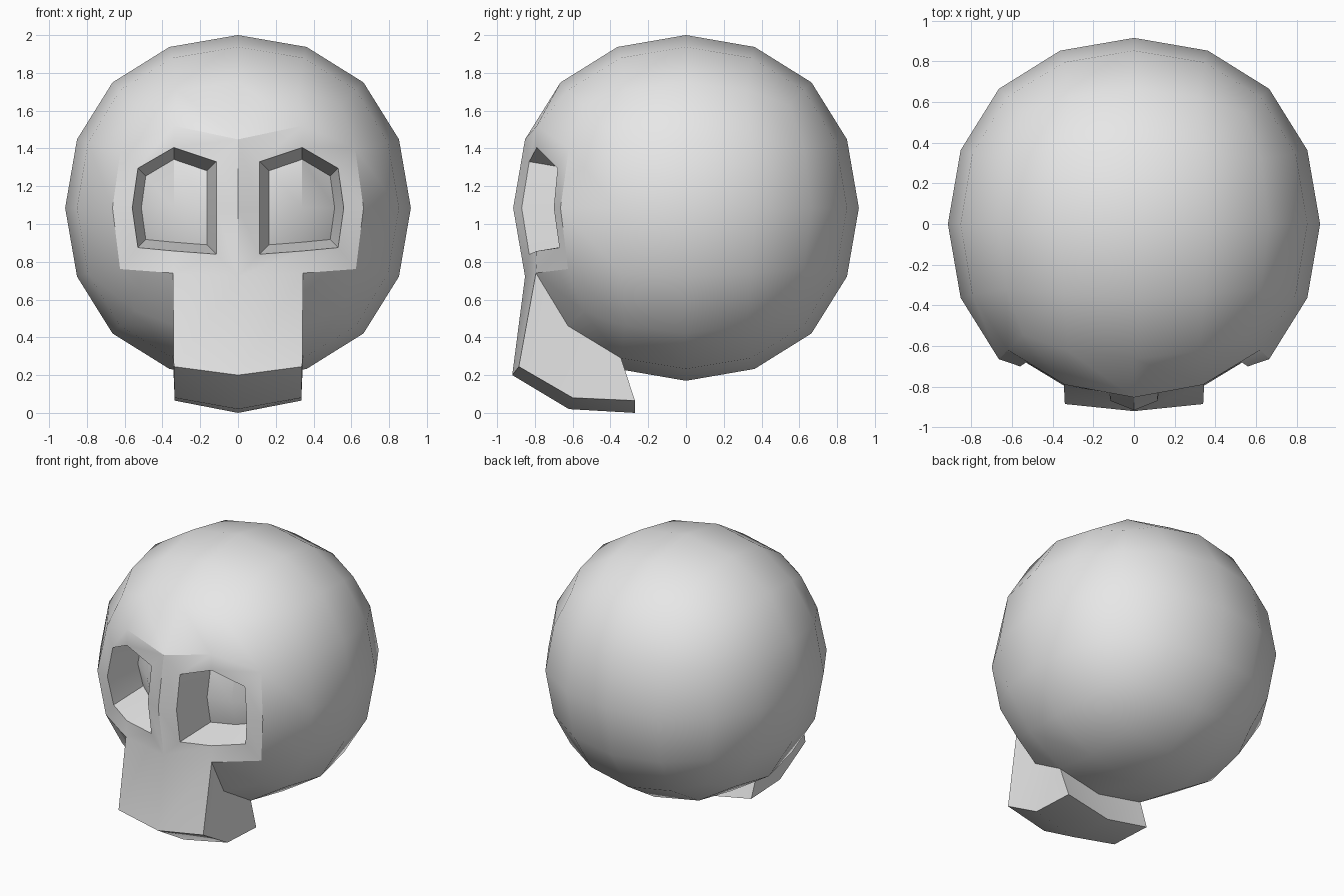
import bpy
import bmesh
from mathutils import Vector

old = bpy.data.objects.get("Cube")
if old:
    bpy.data.objects.remove(old, do_unlink=True)

MID_Z = 1.085

bone = bpy.data.materials.new("bone grey")
bone.use_nodes = True
GREY = (0.8, 0.8, 0.8, 1)
bone.diffuse_color = GREY
bone.node_tree.nodes["Principled BSDF"].inputs["Base Color"].default_value = GREY

# Cranium: a cube rounded into a ball of quads
bpy.ops.mesh.primitive_cube_add(size=2.18, location=(0, 0, 0))
skull = bpy.context.object
skull.name = "skull"
rounding = skull.modifiers.new("rounding", "SUBSURF")
rounding.levels = rounding.render_levels = 2
bpy.ops.object.modifier_apply(modifier=rounding.name)

bm = bmesh.new()
bm.from_mesh(skull.data)
bmesh.ops.translate(bm, verts=bm.verts, vec=(0, 0, MID_Z))


def move_nearest(start, goal):
    start = Vector(start)
    min(bm.verts, key=lambda v: (v.co - start).length).co = goal


def inset_grid(faces, points, column, row):
    """Inset a block of two by two quads and place its nine inner vertices."""
    bmesh.ops.inset_region(bm, faces=faces, thickness=0.02, use_boundary=True)
    verts = sorted({v for f in faces for v in f.verts}, key=lambda v: column(v.co))
    for i in range(0, 9, 3):
        for v, p in zip(sorted(verts[i:i + 3], key=lambda v: row(v.co)), points[i:i + 3]):
            v.co = p


# Choose the quads for the sockets and the jaw
def pick(rule):
    return [f for f in bm.faces if rule(f.calc_center_median())]


sockets = {s: pick(lambda c: c.y < -0.6 and c.x * s > 0 and abs(c.z - MID_Z) < 0.35)
           for s in (1, -1)}
jaw = pick(lambda c: abs(c.x) < 0.3 and c.y < -0.3 and c.z < 0.65)

# Raised brow
for s in (1, -1):
    move_nearest((s * 0.34, -0.79, 1.42), (s * 0.34, -0.79, 1.52))
    move_nearest((s * 0.6, -0.6, 1.42), (s * 0.62, -0.62, 1.40))

# Eye sockets: rim, then a smaller sunken back; columns run outward, rows upward
rim = [(0.115, -0.83, 0.84), (0.115, -0.87, 1.085), (0.115, -0.83, 1.33),
       (0.34, -0.79, 0.857), (0.34, -0.84, 1.085), (0.34, -0.79, 1.405),
       (0.53, -0.67, 0.875), (0.56, -0.70, 1.085), (0.53, -0.68, 1.295)]
for s, faces in sockets.items():
    edge = [Vector((s * x, y, z)) for x, y, z in rim]
    back = [Vector((s * (0.34 + (x - 0.34) * 0.78), y + 0.28, 1.09 + (z - 1.09) * 0.8))
            for x, y, z in rim]
    for points in (edge, back):
        inset_grid(faces, points, lambda c: c.x * s, lambda c: c.z)

# Upper jaw: pulled down and forward; rows run from front to back
centre = [(0, -0.92, 0.20), (0, -0.62, 0.02), (0, -0.27, 0)]
side = [(0.34, -0.885, 0.245), (0.335, -0.60, 0.08), (0.335, -0.27, 0.065)]
mirrored = [(-x, y, z) for x, y, z in side]
inset_grid(jaw, mirrored + centre + side, lambda c: c.x, lambda c: c.y)

bmesh.ops.recalc_face_normals(bm, faces=bm.faces)
bm.to_mesh(skull.data)
bm.free()

skull.data.materials.append(bone)
bpy.ops.object.shade_smooth_by_angle(angle=0.524)
